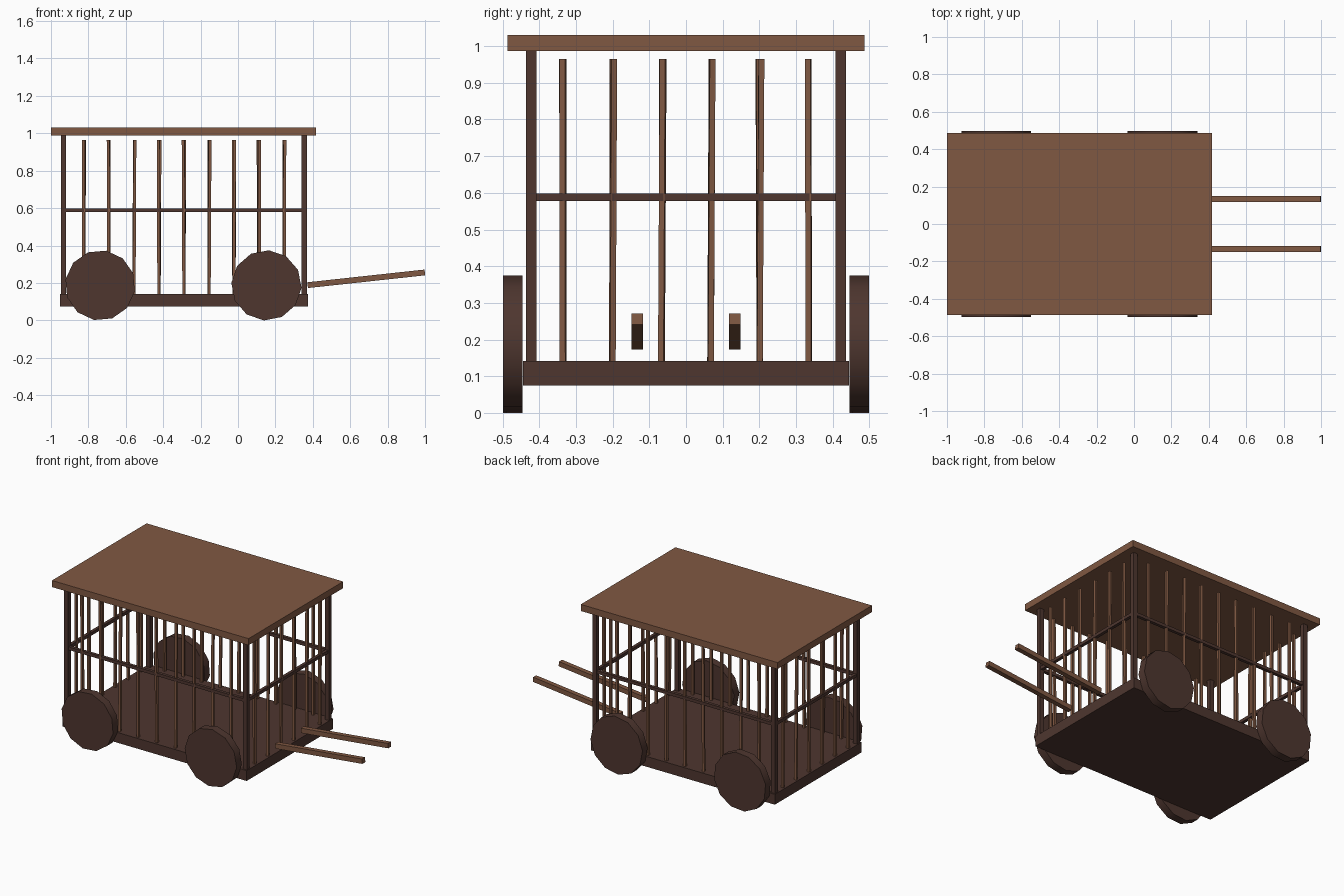
import bpy, math, random
from mathutils import Vector

if "Cube" in bpy.data.objects:
    bpy.data.objects.remove(bpy.data.objects["Cube"])

random.seed(4)


def material(name, rgb):
    m = bpy.data.materials.new(name)
    lin = [((c / 255 + 0.055) / 1.055) ** 2.4 for c in rgb]
    m.diffuse_color = (*lin, 1)
    m.use_nodes = True
    m.node_tree.nodes["Principled BSDF"].inputs["Base Color"].default_value = m.diffuse_color
    return m


LIGHT = material("light_wood", (128, 88, 66))
DARK = material("dark_wood", (78, 54, 47))


def box(name, lo, hi, mat):
    lo, hi = Vector(lo), Vector(hi)
    bpy.ops.mesh.primitive_cube_add(size=1, location=(lo + hi) / 2)
    o = bpy.context.object
    o.name = name
    o.scale = hi - lo
    o.data.materials.append(mat)
    return o


def beam(name, a, b, width, mat, twist=0.0):
    """Square beam running from point a to point b."""
    a, b = Vector(a), Vector(b)
    d = b - a
    bpy.ops.mesh.primitive_cube_add(size=1, location=(a + b) / 2)
    o = bpy.context.object
    o.name = name
    o.rotation_mode = 'QUATERNION'
    spin = Vector((0, 0, 1)).rotation_difference(d)
    o.rotation_quaternion = spin @ Vector((0, 0, 1)).rotation_difference((0, 0, 1))
    if twist:
        from mathutils import Quaternion
        o.rotation_quaternion = spin @ Quaternion((0, 0, 1), twist)
    o.scale = (width, width, d.length)
    o.data.materials.append(mat)
    return o


# floor and roof
box("floor", (-0.952, -0.445, 0.075), (0.374, 0.445, 0.142), DARK)
box("roof", (-1.0, -0.487, 0.987), (0.417, 0.487, 1.03), LIGHT)

# corner posts
X0, X1, Y = -0.933, 0.355, 0.422
for x in (X0, X1):
    for y in (-Y, Y):
        box("corner_post", (x - 0.0145, y - 0.0145, 0.14),
            (x + 0.0145, y + 0.0145, 0.99), DARK)

# middle rails
for y in (-Y, Y):
    box("side_rail", (X0, y - 0.01, 0.578), (X1, y + 0.01, 0.598), DARK)
for x in (X0, X1):
    box("end_rail", (x - 0.01, -Y, 0.578), (x + 0.01, Y, 0.598), DARK)


# cage bars, each slightly crooked
def bar(x, y):
    j = [random.uniform(-0.005, 0.005) for _ in range(2)]
    beam("cage_bar", (x, y, 0.138), (x + j[0], y + j[1], 0.965), 0.0155, LIGHT,
         random.uniform(-0.25, 0.25))


for y in (-Y, Y):
    for i in range(9):
        bar(-0.824 + i * 0.1338, y)
for x in (X0, X1):
    for i in range(6):
        bar(x, -0.335 + i * 0.134)

# wheels
for x, turn in ((-0.737, 10), (0.152, 4)):
    for s in (-1, 1):
        bpy.ops.mesh.primitive_cylinder_add(
            vertices=12, radius=0.188, depth=0.053,
            location=(x, s * 0.472, 0.187),
            rotation=(math.pi / 2, math.radians(turn), 0))
        o = bpy.context.object
        o.name = "wheel"
        o.data.materials.append(DARK)
        bpy.ops.object.shade_smooth_by_angle(angle=math.radians(40))

# pulling shafts
for y in (-0.133, 0.133):
    beam("pull_shaft", (0.372, y, 0.188), (0.999, y, 0.256), 0.031, LIGHT)
